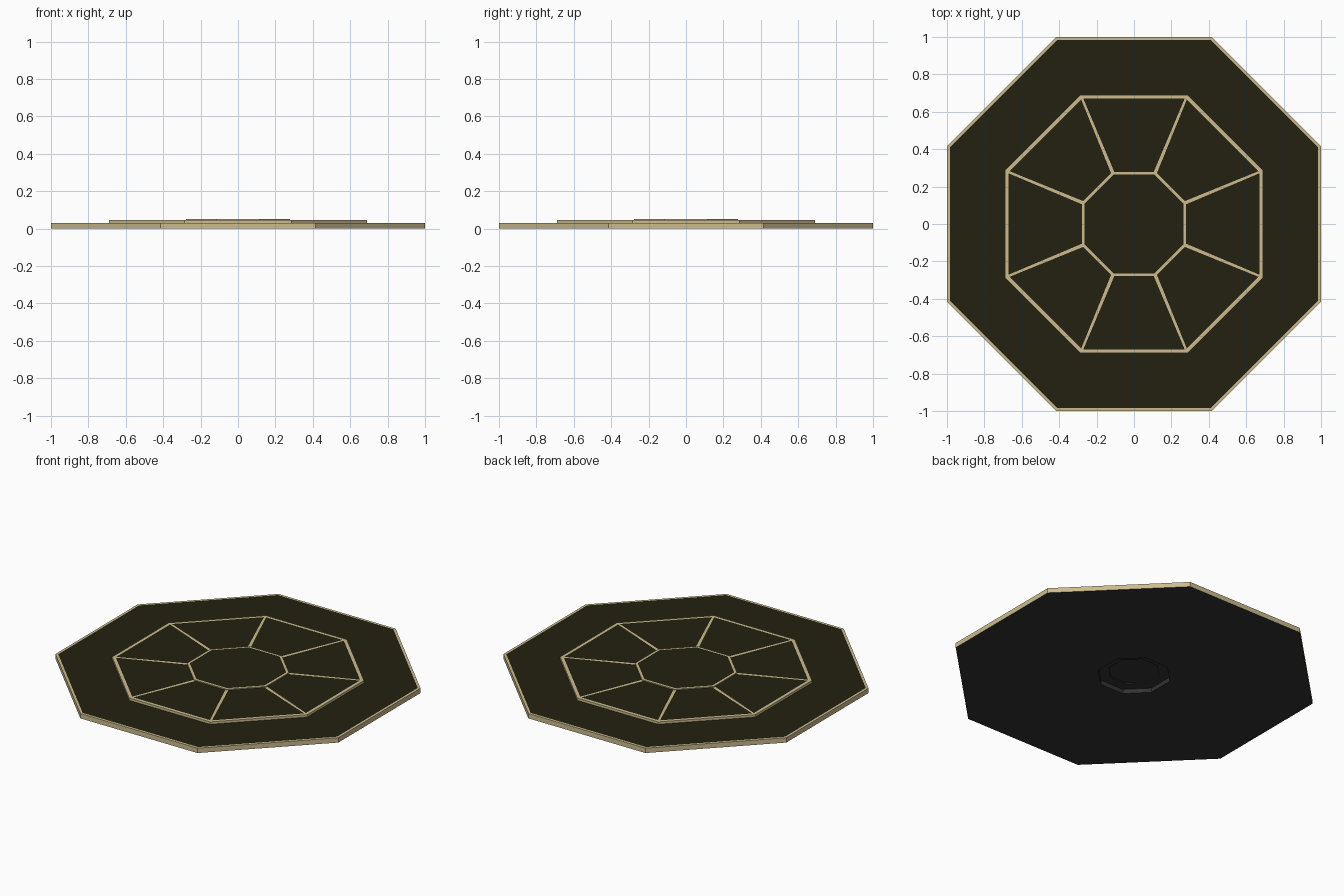
import bpy, bmesh, math

if "Cube" in bpy.data.objects:
    bpy.data.objects.remove(bpy.data.objects["Cube"])


def material(name, rgb):
    m = bpy.data.materials.new(name)
    m.diffuse_color = (*rgb, 1)
    m.use_nodes = True
    m.node_tree.nodes["Principled BSDF"].inputs["Base Color"].default_value = m.diffuse_color
    return m


MATS = [material("sand trim", (0.60, 0.50, 0.27)),
        material("dark olive", (0.016, 0.015, 0.005)),
        material("charcoal underside", (0.032, 0.032, 0.032))]
TRIM, OLIVE, UNDER = 0, 1, 2


def ring(bm, apothem, z):
    r = apothem / math.cos(math.pi / 8)
    return [bm.verts.new((r * math.cos(a), r * math.sin(a), z))
            for a in (math.pi / 8 + i * math.pi / 4 for i in range(8))]


def loft(name, profile, colours, start_cap=None, end_cap=None, panels=None):
    """Octagonal loft through (apothem, z) rings, one colour per band."""
    bm = bmesh.new()
    rings = [ring(bm, a, z) for a, z in profile]
    for k, colour in enumerate(colours):
        lo, hi = rings[k], rings[k + 1]
        band = []
        for i in range(8):
            j = (i + 1) % 8
            f = bm.faces.new((lo[i], lo[j], hi[j], hi[i]))
            f.material_index = colour
            band.append(f)
        if k == panels:
            bm.normal_update()
            border = bmesh.ops.inset_individual(bm, faces=band, thickness=0.011)
            for f in border["faces"]:
                f.material_index = TRIM
            for f in band:
                f.material_index = OLIVE
    if start_cap is not None:
        bm.faces.new(rings[0][::-1]).material_index = start_cap
    if end_cap is not None:
        bm.faces.new(rings[-1]).material_index = end_cap
    me = bpy.data.meshes.new(name)
    bm.to_mesh(me)
    bm.free()
    for m in MATS:
        me.materials.append(m)
    ob = bpy.data.objects.new(name, me)
    bpy.context.collection.objects.link(ob)
    return ob


# base slab with stepped recess underneath
loft("base_slab",
     [(0.14, 0.034), (0.14, 0.028), (0.2, 0.028), (0.2, 0), (1, 0),
      (1, 0.031), (0.985, 0.031), (0.69, 0.031)],
     [UNDER, UNDER, UNDER, UNDER, TRIM, TRIM, OLIVE], start_cap=UNDER)

# middle tier with eight framed panels
loft("panel_tier",
     [(0.69, 0.031), (0.69, 0.046), (0.676, 0.046), (0.27, 0.046)],
     [TRIM, TRIM, TRIM], panels=2)

# raised centre plate
loft("centre_plate",
     [(0.279, 0.046), (0.279, 0.052), (0.264, 0.052)],
     [TRIM, TRIM], end_cap=OLIVE)
